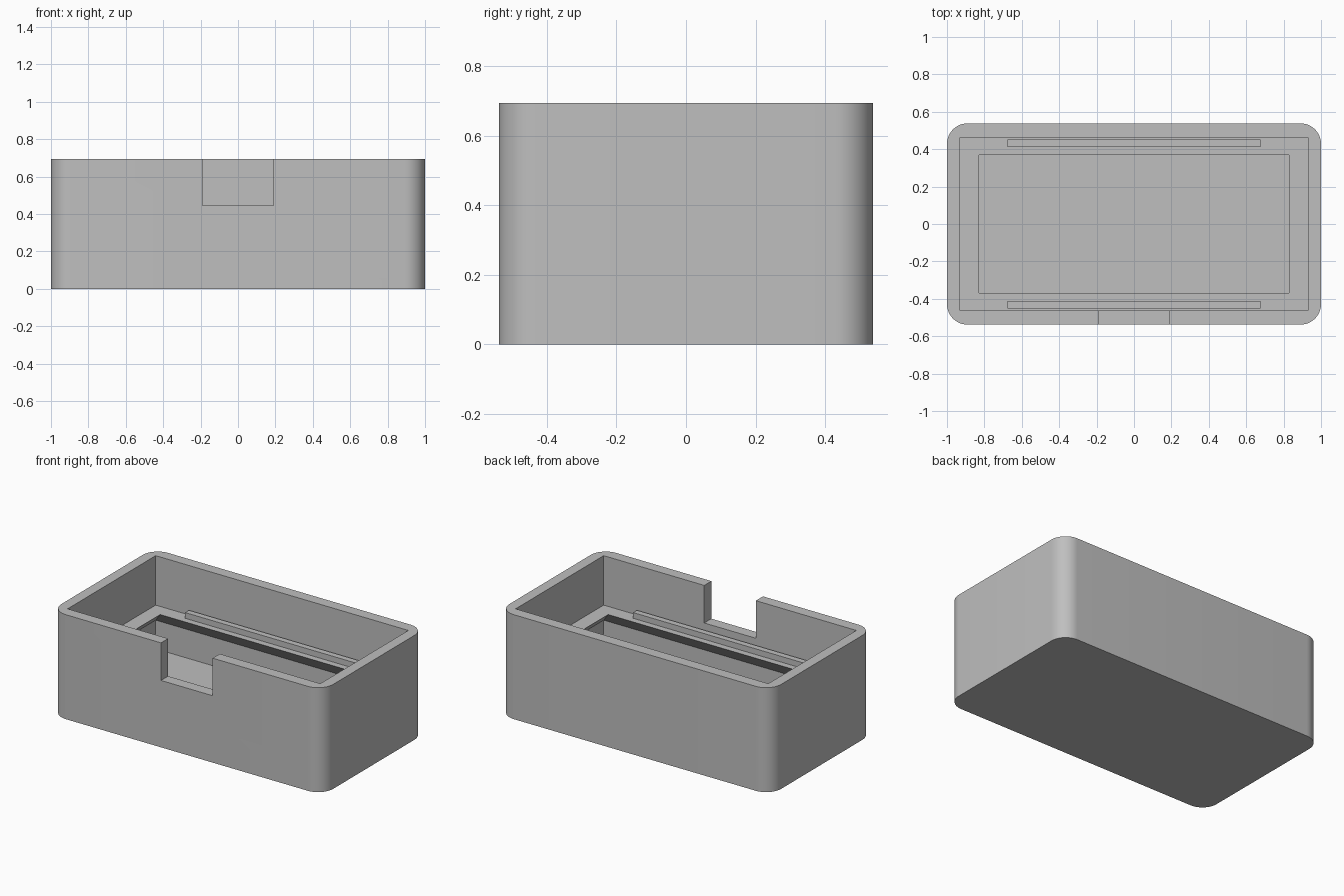
import bpy, bmesh, math

if "Cube" in bpy.data.objects:
    bpy.data.objects.remove(bpy.data.objects["Cube"], do_unlink=True)

HX, HY, H = 1.0, 0.538, 0.695       # outer half sizes and height
IX, IY = 0.93, 0.463                # cavity half sizes
LX, LY = 0.83, 0.368                # ledge opening half sizes
FLOOR, LEDGE, CHAMFER = 0.075, 0.366, 0.1
RADIUS = 0.11

grey = bpy.data.materials.new("plain grey")
grey.use_nodes = True
grey.diffuse_color = (0.52, 0.52, 0.52, 1)
grey.node_tree.nodes["Principled BSDF"].inputs["Base Color"].default_value = grey.diffuse_color


def loft(name, rings):
    """Closed solid through a stack of matching (points, z) rings."""
    bm = bmesh.new()
    loops = [[bm.verts.new((x, y, z)) for x, y in pts] for pts, z in rings]
    n = len(loops[0])
    for low, high in zip(loops, loops[1:]):
        for i in range(n):
            j = (i + 1) % n
            bm.faces.new((low[i], low[j], high[j], high[i]))
    bm.faces.new(loops[0][::-1])
    bm.faces.new(loops[-1])
    bmesh.ops.recalc_face_normals(bm, faces=bm.faces)
    mesh = bpy.data.meshes.new(name)
    bm.to_mesh(mesh)
    bm.free()
    mesh.materials.append(grey)
    obj = bpy.data.objects.new(name, mesh)
    bpy.context.collection.objects.link(obj)
    return obj


def rect(x, y, cy=0):
    return [(-x, cy - y), (x, cy - y), (x, cy + y), (-x, cy + y)]


def rounded_rect(x, y, r, steps=12):
    pts = []
    for k, (sx, sy) in enumerate([(1, 1), (-1, 1), (-1, -1), (1, -1)]):
        for i in range(steps + 1):
            a = math.pi / 2 * (k + i / steps)
            pts.append((sx * (x - r) + r * math.cos(a), sy * (y - r) + r * math.sin(a)))
    return pts


def cut(target, cutter):
    cutter.hide_render = True
    mod = target.modifiers.new("cut", "BOOLEAN")
    mod.operation, mod.solver, mod.object = "DIFFERENCE", "EXACT", cutter
    bpy.context.view_layer.objects.active = target
    bpy.ops.object.modifier_apply(modifier=mod.name)
    bpy.data.objects.remove(cutter, do_unlink=True)


# Outer case
outline = rounded_rect(HX, HY, RADIUS)
case = loft("case", [(outline, 0), (outline, H)])

# Lower cavity tapers in beneath the ledge, upper cavity is full width
wide, opening = rect(IX, IY), rect(LX, LY)
cut(case, loft("lower_cavity", [(wide, FLOOR), (wide, LEDGE - CHAMFER),
                                (opening, LEDGE), (opening, H - 0.1)]))
cut(case, loft("upper_cavity", [(wide, LEDGE), (wide, H + 0.2)]))

# Notch in the front wall
slot = rect(0.19, 0.13, -0.55)
cut(case, loft("notch", [(slot, 0.445), (slot, H + 0.2)]))

bpy.ops.object.select_all(action="DESELECT")
case.select_set(True)
bpy.context.view_layer.objects.active = case
bpy.ops.object.shade_smooth_by_angle(angle=math.radians(30))

# Low rails along the front and back ledges
for name, side in (("front_rail", -1), ("back_rail", 1)):
    base = rect(0.677, 0.02, side * 0.431)
    loft(name, [(base, LEDGE - 0.005), (base, LEDGE + 0.038)])
